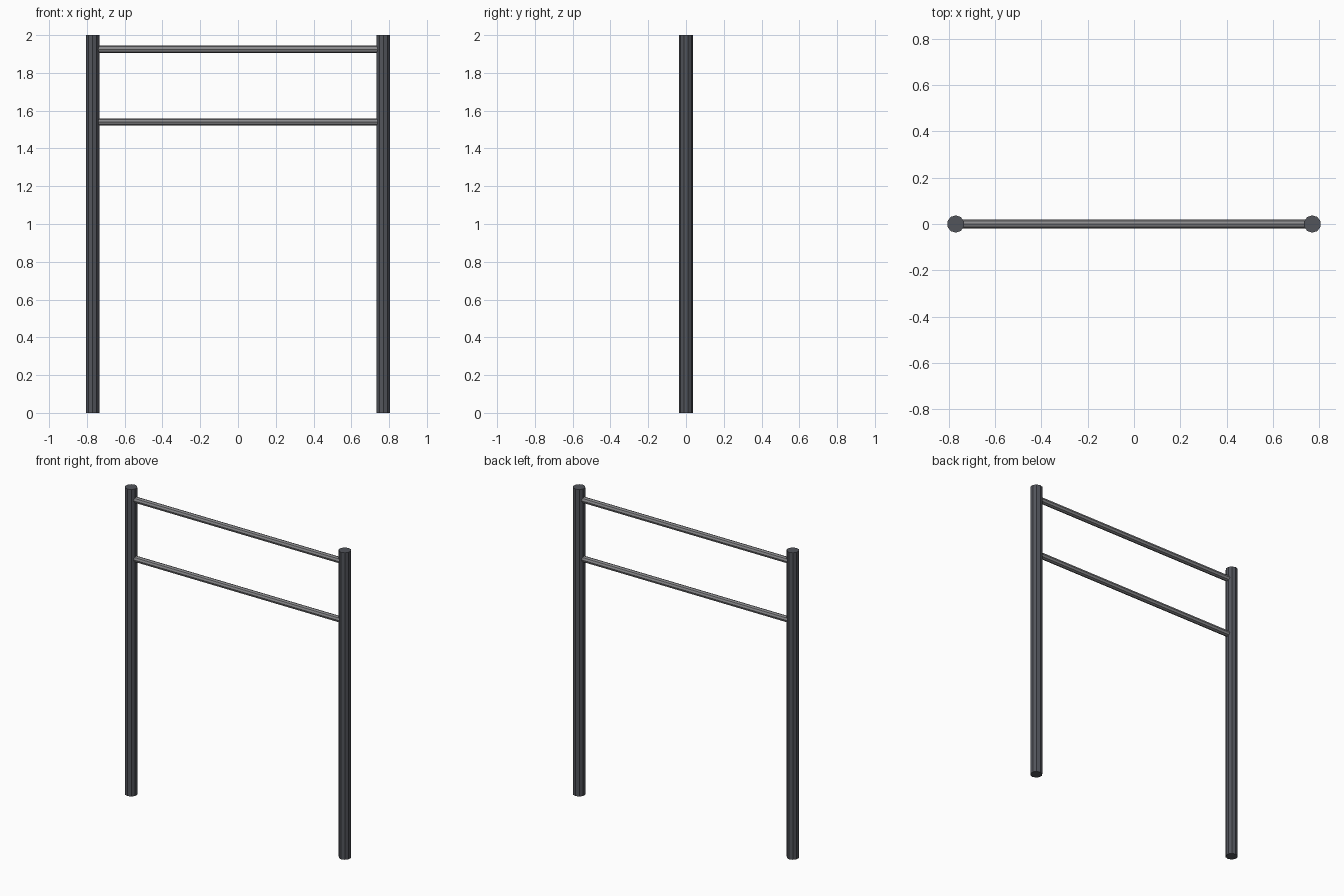
import bpy
from math import pi

if "Cube" in bpy.data.objects:
    bpy.data.objects.remove(bpy.data.objects["Cube"])


def material(name, rgb):
    m = bpy.data.materials.new(name)
    m.diffuse_color = (*rgb, 1)
    m.use_nodes = True
    m.node_tree.nodes["Principled BSDF"].inputs["Base Color"].default_value = m.diffuse_color
    return m


def tube(name, sides, radius, length, location, rotation, mat):
    bpy.ops.mesh.primitive_cylinder_add(vertices=sides, radius=radius, depth=length,
                                        location=location, rotation=rotation)
    ob = bpy.context.object
    ob.name = name
    ob.data.materials.append(mat)
    return ob


painted = material("painted_post", (0.085, 0.09, 0.105))
steel = material("steel_bar", (0.25, 0.25, 0.26))

POST_X = 0.77

# Upright posts
for side, x in (("left", -POST_X), ("right", POST_X)):
    tube(side + "_post", 10, 0.0375, 2.0, (x, 0, 1.0), (0, 0, 0), painted)

# Horizontal bars, ending inside the posts
for level, z in (("upper", 1.925), ("lower", 1.54)):
    tube(level + "_bar", 8, 0.0195, 2 * POST_X - 0.04, (0, 0, z), (0, pi / 2, 0), steel)
